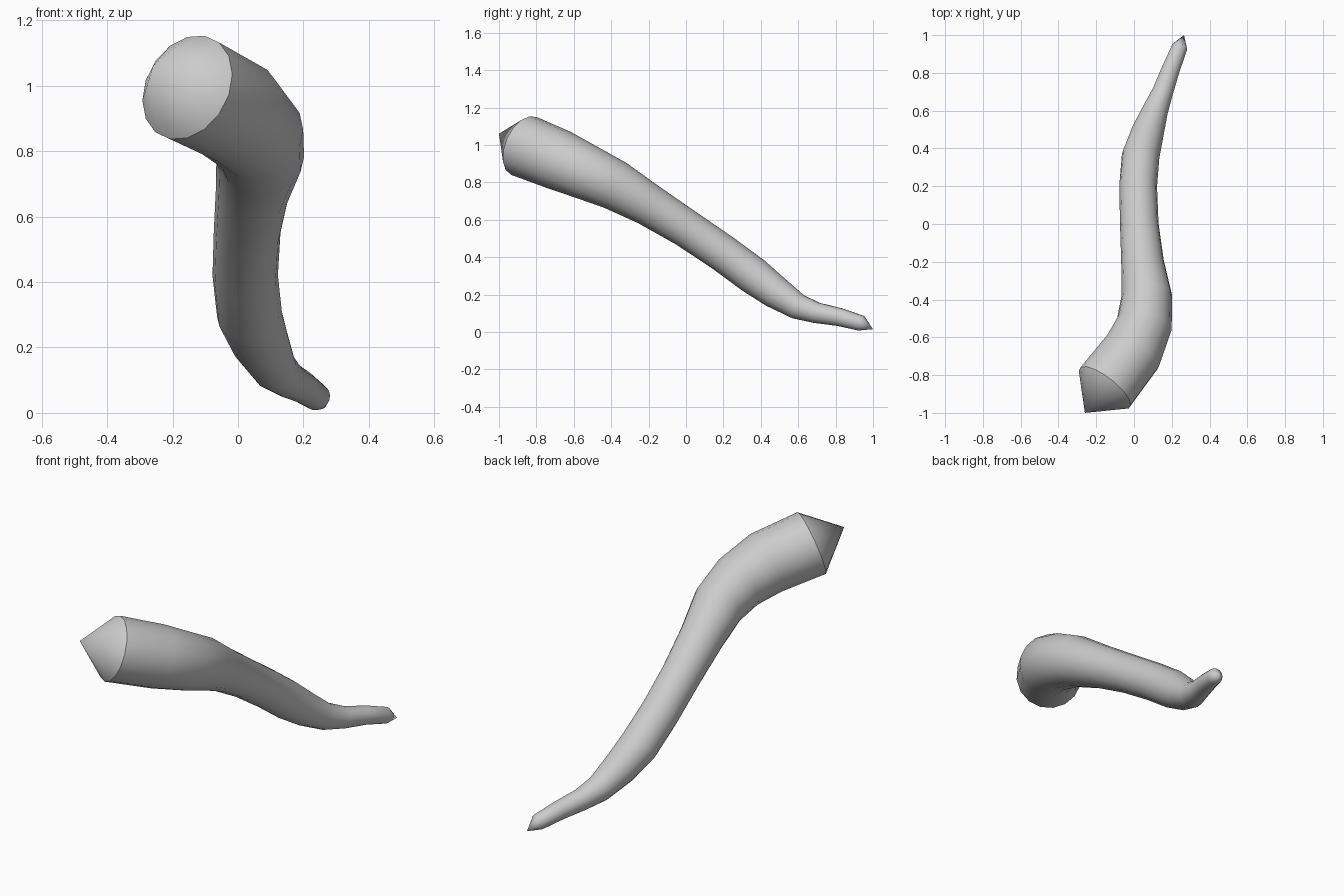
import bpy
import bmesh
from math import sin, cos, pi, radians
from mathutils import Vector

cube = bpy.data.objects.get("Cube")
if cube:
    bpy.data.objects.remove(cube, do_unlink=True)

SIDES = 16

# Centreline from the thick end to the thin end: x, y, z, radius
PATH = [
    (-0.155, -0.867, 0.995, 0.169),
    (-0.01, -0.68, 0.92, 0.163),
    (0.055, -0.53, 0.853, 0.148),
    (0.068, -0.38, 0.785, 0.134),
    (0.045, -0.2, 0.68, 0.113),
    (0.028, 0.0, 0.555, 0.102),
    (0.022, 0.2, 0.42, 0.10),
    (0.035, 0.36, 0.302, 0.10),
    (0.07, 0.48, 0.212, 0.088),
    (0.112, 0.6, 0.135, 0.069),
    (0.152, 0.7, 0.102, 0.056),
    (0.195, 0.82, 0.08, 0.049),
    (0.242, 0.937, 0.047, 0.042),
]
THICK_TIP = Vector((-0.26, -1.0, 1.06))
THIN_TIP = Vector((0.265, 1.0, 0.015))

# Plain grey surface
grey = bpy.data.materials.new("plain grey")
grey.use_nodes = True
colour = (0.6, 0.6, 0.6, 1.0)
grey.diffuse_color = colour
grey.node_tree.nodes["Principled BSDF"].inputs["Base Color"].default_value = colour

# Sweep circular rings along the centreline
bm = bmesh.new()
centres = [Vector(p[:3]) for p in PATH]
chain = [THICK_TIP] + centres + [THIN_TIP]
side = Vector((1, 0, 0))
rings = []
for i, centre in enumerate(centres):
    before = (centre - chain[i]).normalized()
    after = (chain[i + 2] - centre).normalized()
    tangent = (before + after).normalized()
    side = (side - tangent * side.dot(tangent)).normalized()
    other = tangent.cross(side)
    radius = PATH[i][3]
    rings.append([
        bm.verts.new(centre + radius * (side * cos(a) + other * sin(a)))
        for a in (2 * pi * k / SIDES for k in range(SIDES))
    ])

for ring, following in zip(rings, rings[1:]):
    for k in range(SIDES):
        n = (k + 1) % SIDES
        bm.faces.new((ring[k], ring[n], following[n], following[k]))

# Pointed cone at each end
for ring, tip in ((rings[0], THICK_TIP), (rings[-1], THIN_TIP)):
    apex = bm.verts.new(tip)
    for k in range(SIDES):
        bm.faces.new((ring[k], ring[(k + 1) % SIDES], apex))

bmesh.ops.recalc_face_normals(bm, faces=bm.faces)
mesh = bpy.data.meshes.new("tapered_branch")
bm.to_mesh(mesh)
bm.free()
mesh.materials.append(grey)

branch = bpy.data.objects.new("tapered_branch", mesh)
bpy.context.collection.objects.link(branch)
bpy.ops.object.select_all(action='DESELECT')
branch.select_set(True)
bpy.context.view_layer.objects.active = branch
bpy.ops.object.shade_smooth_by_angle(angle=radians(35))
